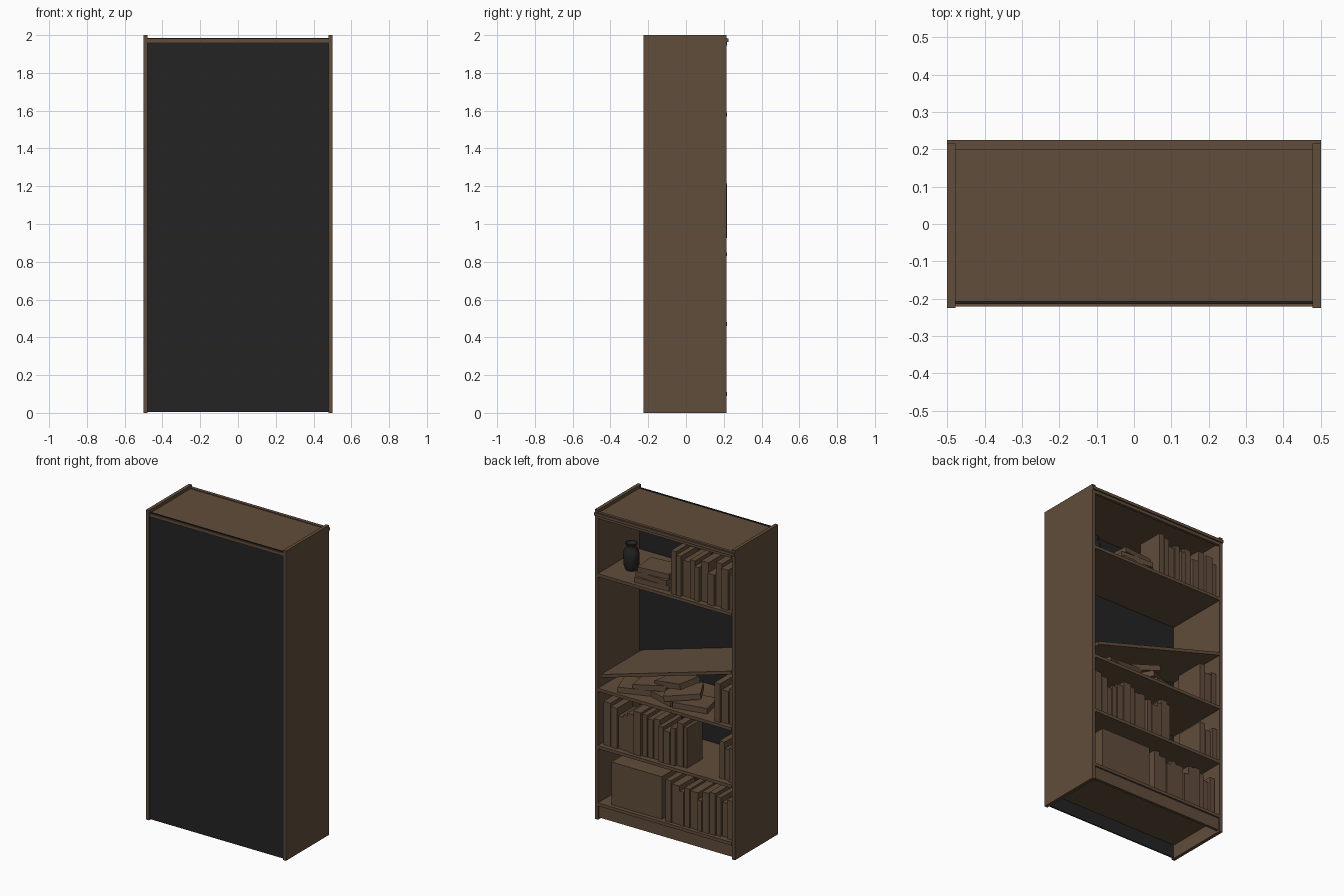
import bpy, math, random
from mathutils import Matrix, Vector

if "Cube" in bpy.data.objects:
    bpy.data.objects.remove(bpy.data.objects["Cube"])

random.seed(4)


def material(name, rgb):
    m = bpy.data.materials.new(name)
    m.diffuse_color = (*rgb, 1)
    m.use_nodes = True
    m.node_tree.nodes["Principled BSDF"].inputs["Base Color"].default_value = m.diffuse_color
    return m


WOOD = material("brown wood", (0.118, 0.074, 0.044))
DARK = material("charcoal", (0.017, 0.017, 0.017))


def box(name, x, y, z, mat=WOOD, rot=(0, 0, 0)):
    """Box from (min, max) ranges, optionally rotated about its centre."""
    bpy.ops.mesh.primitive_cube_add(size=1)
    o = bpy.context.object
    o.name = name
    size = [r[1] - r[0] for r in (x, y, z)]
    o.data.transform(Matrix.Diagonal((*size, 1)))
    o.location = [(r[0] + r[1]) / 2 for r in (x, y, z)]
    o.rotation_euler = rot
    o.data.materials.append(mat)
    return o


# carcass
for s, n in ((-1, "left"), (1, "right")):
    box(n + "_side_panel", sorted((s * 0.478, s * 0.5)), (-0.225, 0.215), (0, 2))
box("back_panel", (-0.478, 0.478), (-0.214, -0.206), (0.004, 1.985), DARK)
box("top_panel", (-0.478, 0.478), (-0.206, 0.2), (1.96, 1.98))
box("top_rear_rail", (-0.478, 0.478), (-0.221, -0.214), (1.96, 1.98))
box("top_trim", (-0.478, 0.478), (0.198, 0.216), (1.945, 1.985))
box("top_moulding", (-0.5, 0.5), (0.212, 0.225), (1.964, 1.982))
box("toe_kick", (-0.478, 0.478), (0.188, 0.206), (0.012, 0.09))

# shelves, one of them fallen at one end
for i, z in enumerate((0.1, 0.47, 0.84, 1.58)):
    box(f"shelf_{i}", (-0.478, 0.478), (-0.206, 0.217), (z - 0.01, z + 0.01))
box("fallen_shelf", (-0.494, 0.474), (-0.2, 0.217), (1.06, 1.08), WOOD, (0, 0.283, 0))


def book_row(name, x0, x1, z, heights):
    """Upright books from x0 down towards x1, cycling through the heights."""
    x, i = x0, 0
    while x > x1 + 0.02:
        t = min(random.uniform(0.03, 0.055), x - x1)
        h = heights[i % len(heights)]
        front = 0.2 - random.uniform(0, 0.025)
        d = random.uniform(0.16, 0.2)
        box(f"{name}_{i}", (x - t, x - 0.002), (front - d, front), (z, z + h))
        x -= t + 0.002
        i += 1


# upright books
book_row("top_book", -0.03, -0.475, 1.59, (0.28, 0.26, 0.23, 0.25, 0.22, 0.26, 0.2))
book_row("middle_book", -0.34, -0.475, 0.85, (0.25, 0.21, 0.23))
book_row("lower_book", 0.46, -0.13, 0.48,
         (0.28, 0.26, 0.21, 0.23, 0.25, 0.28, 0.27, 0.25, 0.26, 0.23, 0.21, 0.24))
book_row("lower_end_book", -0.36, -0.475, 0.48, (0.24, 0.2, 0.22))
book_row("bottom_book", 0.01, -0.475, 0.11, (0.27, 0.25, 0.22, 0.25, 0.24, 0.2, 0.26))

# storage box
box("storage_box", (0.04, 0.4), (-0.12, 0.19), (0.11, 0.385))

# neat stack of lying books
for i, (w, d, a) in enumerate(((0.24, 0.18, 0.05), (0.23, 0.17, -0.06), (0.21, 0.16, 0.1))):
    z = 1.59 + i * 0.034
    box(f"stacked_book_{i}", (0.12 - w / 2, 0.12 + w / 2), (0.095 - d / 2, 0.095 + d / 2),
        (z, z + 0.033), WOOD, (0, 0, a))

# slumped pile under the fallen shelf: x, y, base z, tilt, turn
pile = ((0.27, 0.09, 0.852, 0.0, 0.35), (0.06, 0.08, 0.852, 0.0, -0.3),
        (-0.13, 0.09, 0.852, 0.0, 0.2), (0.17, 0.07, 0.893, 0.16, 0.15),
        (-0.04, 0.08, 0.893, 0.12, 0.5), (0.02, 0.06, 0.94, 0.22, -0.2))
for i, (x, y, z, tilt, turn) in enumerate(pile):
    box(f"fallen_book_{i}", (x - 0.11, x + 0.11), (y - 0.08, y + 0.08), (z, z + 0.036),
        WOOD, (0, tilt, turn))

# lathe-turned vase
profile = ((0, 0), (0.035, 0), (0.046, 0.03), (0.049, 0.08), (0.045, 0.12),
           (0.03, 0.14), (0.028, 0.15), (0.036, 0.17), (0.03, 0.17), (0, 0.145))
N = 24
verts = [(r * math.cos(k * math.tau / N), r * math.sin(k * math.tau / N), z)
         for r, z in profile for k in range(N)]
faces = [(j * N + k, j * N + (k + 1) % N, (j + 1) * N + (k + 1) % N, (j + 1) * N + k)
         for j in range(len(profile) - 1) for k in range(N)]
me = bpy.data.meshes.new("vase")
me.from_pydata(verts, [], faces)
me.materials.append(DARK)
vase = bpy.data.objects.new("vase", me)
vase.location = (0.355, 0.05, 1.59)
bpy.context.collection.objects.link(vase)
bpy.ops.object.select_all(action='DESELECT')
vase.select_set(True)
bpy.context.view_layer.objects.active = vase
bpy.ops.object.mode_set(mode='EDIT')
bpy.ops.mesh.select_all(action='SELECT')
bpy.ops.mesh.remove_doubles(threshold=0.0001)
bpy.ops.mesh.normals_make_consistent(inside=False)
bpy.ops.object.mode_set(mode='OBJECT')
bpy.ops.object.shade_smooth_by_angle(angle=math.radians(40))
